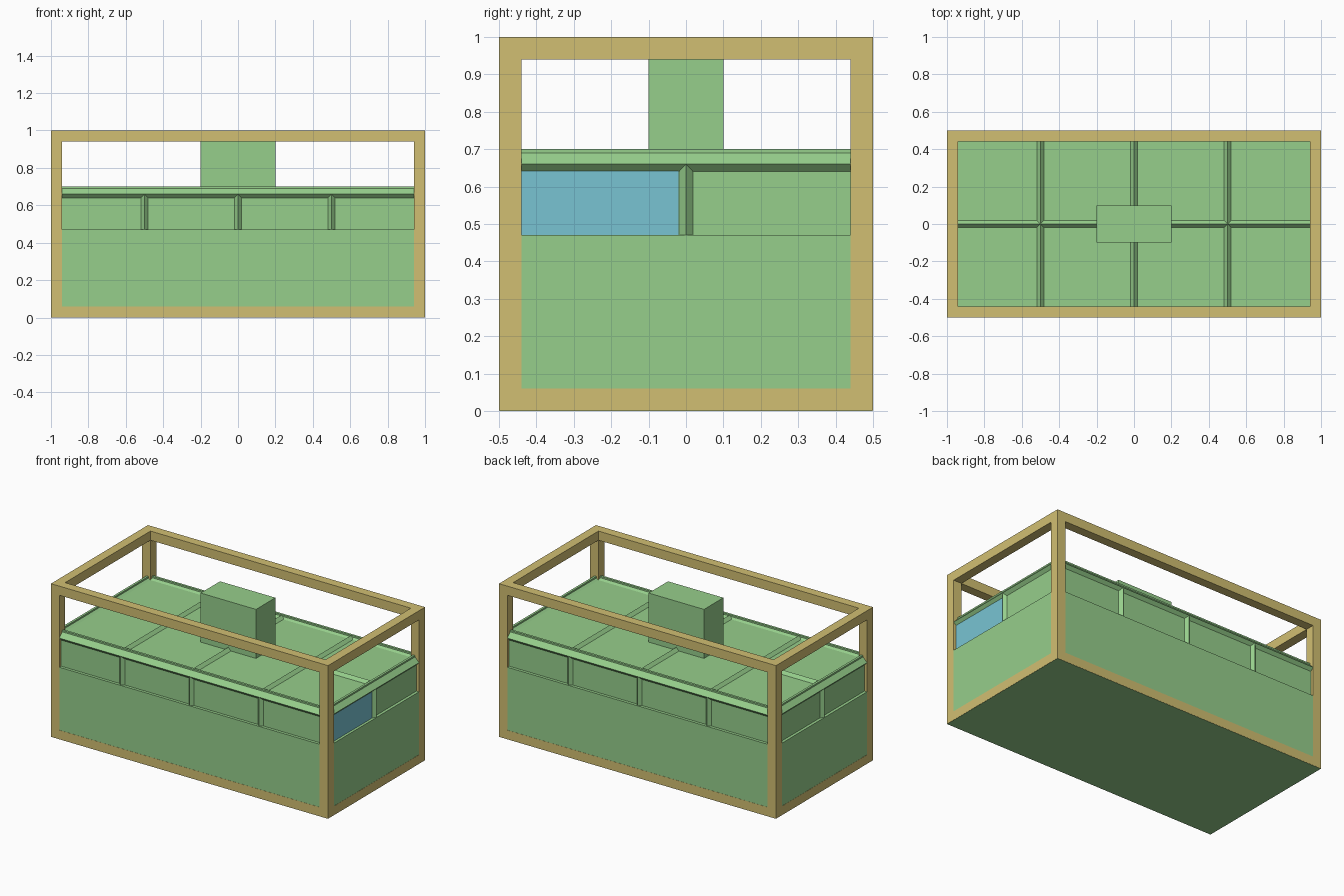
import bpy
import bmesh

if "Cube" in bpy.data.objects:
    bpy.data.objects.remove(bpy.data.objects["Cube"])

E = 0.001   # tiny step that keeps flush surfaces apart
T = 0.06    # frame beam thickness


def material(name, rgb):
    m = bpy.data.materials.new(name)
    m.diffuse_color = (*rgb, 1)
    m.use_nodes = True
    m.node_tree.nodes["Principled BSDF"].inputs["Base Color"].default_value = m.diffuse_color
    return m


GREEN = material("soft green", (0.305, 0.62, 0.26))
TAN = material("tan", (0.64, 0.52, 0.168))
BLUE = material("sky blue", (0.19, 0.55, 0.65))


def finish(name, bm, mat):
    bmesh.ops.recalc_face_normals(bm, faces=bm.faces)
    mesh = bpy.data.meshes.new(name)
    bm.to_mesh(mesh)
    bm.free()
    mesh.materials.append(mat)
    ob = bpy.data.objects.new(name, mesh)
    bpy.context.collection.objects.link(ob)
    return ob


def loft(name, rings, mat):
    """Join rings of points with quads and close both ends."""
    bm = bmesh.new()
    loops = [[bm.verts.new(p) for p in ring] for ring in rings]
    n = len(loops[0])
    for a, b in zip(loops, loops[1:]):
        for i in range(n):
            j = (i + 1) % n
            bm.faces.new((a[i], a[j], b[j], b[i]))
    bm.faces.new(loops[0])
    bm.faces.new(loops[-1])
    return finish(name, bm, mat)


def rect(inset, z):
    x, y = 1 - inset, 0.5 - inset
    return [(-x, -y, z), (x, -y, z), (x, y, z), (-x, y, z)]


def box(name, lo, hi, mat):
    return loft(name, [[(lo[0], lo[1], z), (hi[0], lo[1], z),
                        (hi[0], hi[1], z), (lo[0], hi[1], z)]
                       for z in (lo[2], hi[2])], mat)


# Solid lower body, and the upper wall with its ridged rim
loft("lower_body", [rect(E, 0), rect(E, 0.47)], GREEN)
wall = [(0.02, 0.46), (0.02, 0.64), (E, 0.66), (0.03, 0.69), (0.03, 0.70),
        (0.045, 0.70), (0.045, 0.69), (0.06, 0.68)]
loft("upper_wall", [rect(d, z) for d, z in wall], GREEN)

# Pointed ridges between the top panels
R = 0.02
for x in (-0.5, 0, 0.5):
    loft("top_cross_ridge", [[(x - R, y, 0.679), (x, y, 0.70), (x + R, y, 0.679)]
                             for y in (-0.45, 0.45)], GREEN)
loft("top_long_ridge", [[(x, -R, 0.679), (x, 0, 0.70), (x, R, 0.679)]
                        for x in (-0.95, 0.95)], GREEN)

# Pointed ridges between the wall panels
for s in (-1, 1):
    for x in (-0.5, 0, 0.5):
        loft("side_ridge", [[(x - R, s * 0.479, z), (x, s * (0.5 - E), z),
                             (x + R, s * 0.479, z)] for z in (0.465, 0.66)], GREEN)
    loft("end_ridge", [[(s * 0.979, -R, z), (s * (1 - E), 0, z),
                        (s * 0.979, R, z)] for z in (0.465, 0.66)], GREEN)

# Blue panel on one end
box("blue_panel", (0.975, -0.45, 0.47), (0.982, -R, 0.642), BLUE)

# Central block on top
box("top_block", (-0.2, -0.1, 0.67), (0.2, 0.1, 1.0), GREEN)

# Outer frame: posts, long rails and end rails
for sx in (-1, 1):
    xs = sorted((sx, sx * (1 - T)))
    for sy in (-1, 1):
        ys = sorted((sy * 0.5, sy * (0.5 - T)))
        box("corner_post", (xs[0], ys[0], E), (xs[1], ys[1], 1), TAN)
for z in (E, 1 - T):
    top = 1 if z > 0.5 else T
    for s in (-1, 1):
        ys = sorted((s * 0.5, s * (0.5 - T)))
        box("long_rail", (-1 + T, ys[0], z), (1 - T, ys[1], top), TAN)
        xs = sorted((s, s * (1 - T)))
        box("end_rail", (xs[0], -0.5 + T, z), (xs[1], 0.5 - T, top), TAN)
